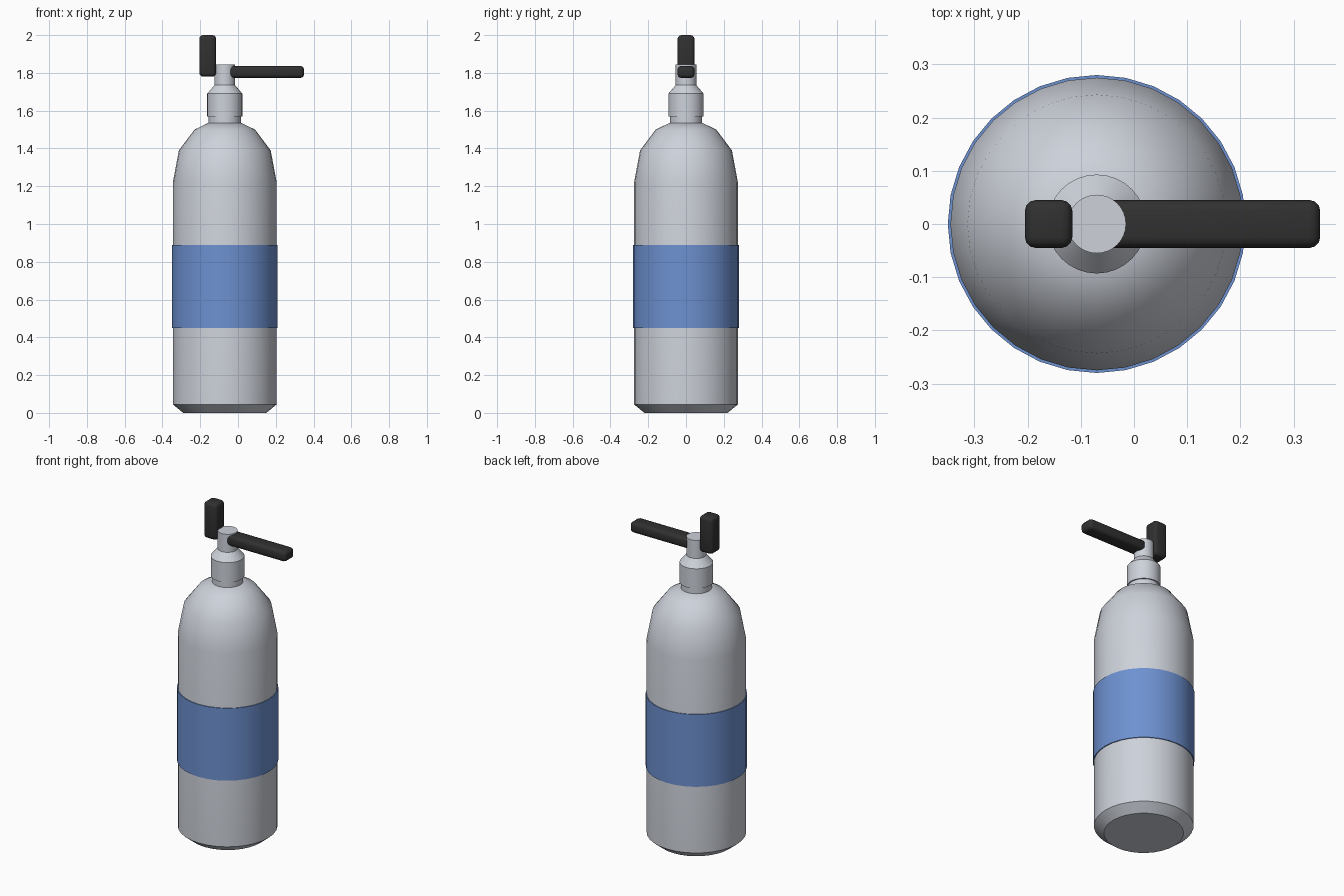
import bpy, bmesh, math
from mathutils import Vector

cube = bpy.data.objects.get("Cube")
if cube:
    bpy.data.objects.remove(cube, do_unlink=True)

AXIS_X = -0.07   # centre line of the tank
SIDES = 32


def material(name, rgb):
    mat = bpy.data.materials.new(name)
    mat.use_nodes = True
    mat.diffuse_color = (*rgb, 1)
    mat.node_tree.nodes["Principled BSDF"].inputs["Base Color"].default_value = (*rgb, 1)
    return mat


metal = material("light grey metal", (0.61, 0.64, 0.70))
blue = material("blue band", (0.155, 0.285, 0.64))
rubber = material("black rubber", (0.03, 0.03, 0.03))


def finish(bm, name, mat):
    bmesh.ops.recalc_face_normals(bm, faces=bm.faces)
    mesh = bpy.data.meshes.new(name)
    bm.to_mesh(mesh)
    bm.free()
    mesh.materials.append(mat)
    obj = bpy.data.objects.new(name, mesh)
    bpy.context.collection.objects.link(obj)
    bpy.ops.object.select_all(action='DESELECT')
    obj.select_set(True)
    bpy.context.view_layer.objects.active = obj
    bpy.ops.object.shade_smooth_by_angle(angle=math.radians(35))
    return obj


def lathe(name, profile, mat, closed=False):
    """Revolve (radius, height) points; cap the ends or join them in a ring."""
    bm = bmesh.new()
    rings = []
    for r, z in profile:
        rings.append([bm.verts.new((AXIS_X + r * math.cos(a), r * math.sin(a), z))
                      for a in (math.tau * i / SIDES for i in range(SIDES))])
    pairs = list(zip(rings, rings[1:]))
    if closed:
        pairs.append((rings[-1], rings[0]))
    else:
        bm.faces.new(rings[0])
        bm.faces.new(rings[-1])
    for low, high in pairs:
        for i in range(SIDES):
            j = (i + 1) % SIDES
            bm.faces.new((low[i], low[j], high[j], high[i]))
    return finish(bm, name, mat)


def rounded_box(name, low, high, mat, radius=0.02):
    low, high = Vector(low), Vector(high)
    bm = bmesh.new()
    bmesh.ops.create_cube(bm, size=1)
    bmesh.ops.scale(bm, vec=high - low, verts=bm.verts)
    bmesh.ops.translate(bm, vec=(low + high) / 2, verts=bm.verts)
    bmesh.ops.bevel(bm, geom=bm.edges[:], offset=radius, segments=3,
                    profile=0.5, affect='EDGES')
    return finish(bm, name, mat)


# Tank with chamfered base and domed shoulder
lathe("tank", [(0.22, 0), (0.275, 0.045), (0.275, 1.22), (0.243, 1.39),
               (0.16, 1.50), (0.087, 1.535)], metal)

# Wrapped band
lathe("band", [(0.27, 0.45), (0.28, 0.45), (0.28, 0.89), (0.27, 0.89)], blue, closed=True)

# Valve: neck, collar and stem
lathe("neck", [(0.086, 1.50), (0.086, 1.60)], metal)
lathe("valve_collar", [(0.093, 1.57), (0.093, 1.69), (0.055, 1.735)], metal)
lathe("valve_stem", [(0.055, 1.70), (0.055, 1.845)], metal)

# Lever and knob
rounded_box("lever", (-0.07, -0.045, 1.773), (0.35, 0.045, 1.837), rubber)
rounded_box("knob", (-0.205, -0.045, 1.78), (-0.116, 0.045, 2.0), rubber)
